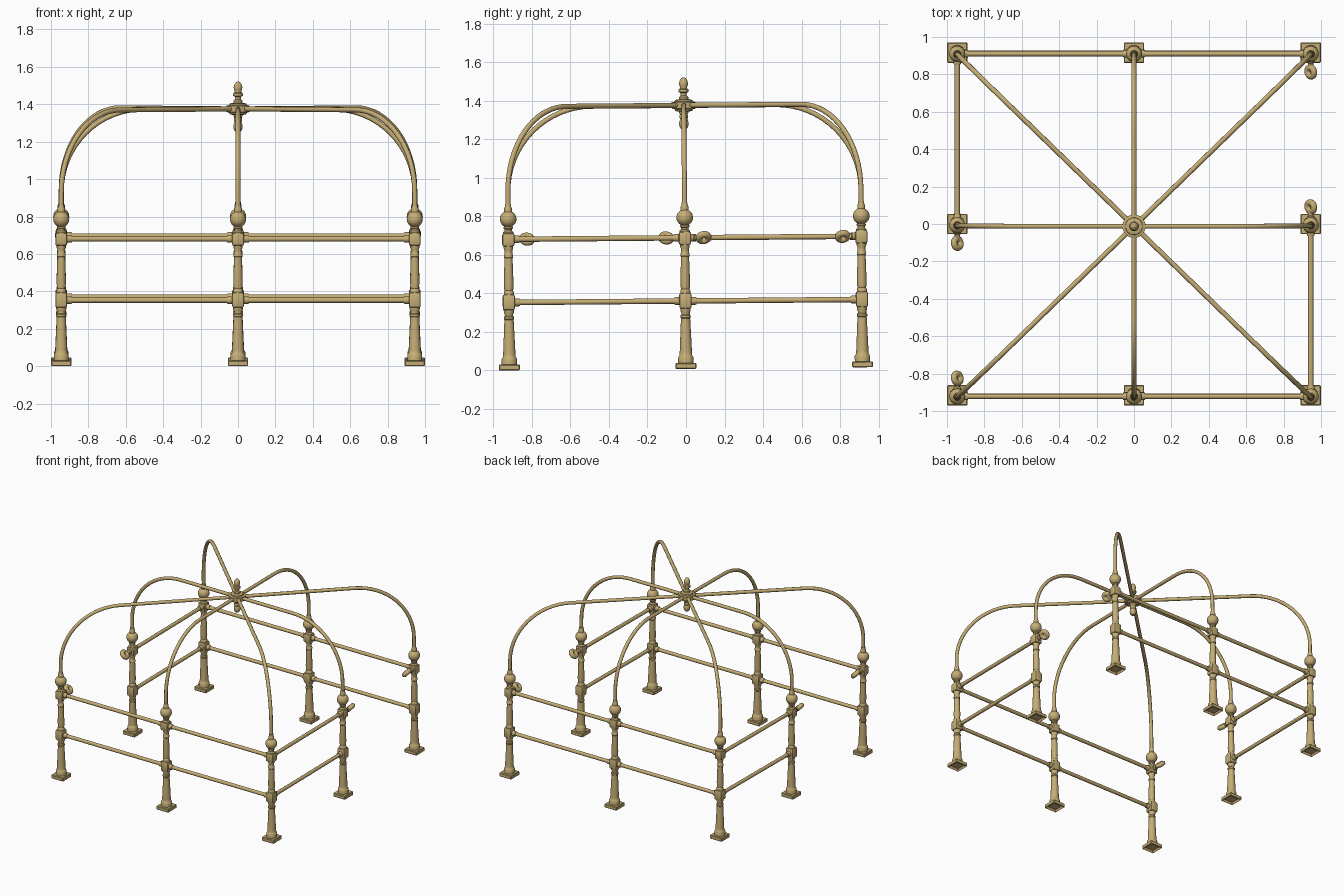
import bpy, bmesh, math
from mathutils import Matrix, Vector

if "Cube" in bpy.data.objects:
    bpy.data.objects.remove(bpy.data.objects["Cube"])

PX, PY = 0.945, 0.916          # post spacing
RAIL_Z = (0.352, 0.68)         # rail heights
HUB_Z = 1.367
# whole frame leans half a degree about x
LEAN = Matrix.Translation((0, 0, 0.0085)) @ Matrix.Rotation(math.radians(0.5), 4, 'X')

brass = bpy.data.materials.new("aged_brass")
brass.diffuse_color = (0.56, 0.42, 0.18, 1)
brass.use_nodes = True
brass.node_tree.nodes["Principled BSDF"].inputs["Base Color"].default_value = brass.diffuse_color


def finish(name, bm, matrix=Matrix()):
    me = bpy.data.meshes.new(name)
    bmesh.ops.recalc_face_normals(bm, faces=bm.faces[:])
    bm.to_mesh(me)
    bm.free()
    me.materials.append(brass)
    me.shade_smooth()
    me.set_sharp_from_angle(angle=math.radians(35))
    ob = bpy.data.objects.new(name, me)
    bpy.context.collection.objects.link(ob)
    ob.matrix_basis = LEAN @ matrix
    return ob


def lathe(bm, profile, m=Matrix(), n=24):
    """Closed turned solid from (radius, height) points."""
    rings = [[bm.verts.new(m @ Vector((r * math.cos(2 * math.pi * i / n),
                                       r * math.sin(2 * math.pi * i / n), z)))
              for i in range(n)] for r, z in profile]
    for a, b in zip(rings, rings[1:]):
        for i in range(n):
            bm.faces.new((a[i], a[(i + 1) % n], b[(i + 1) % n], b[i]))
    bm.faces.new(rings[0][::-1])
    bm.faces.new(rings[-1])


def box(bm, z0, z1, half, bevel, segments=1):
    """Square block with chamfered edges."""
    m = Matrix.Translation((0, 0, (z0 + z1) / 2)) @ Matrix.Diagonal((2 * half, 2 * half, z1 - z0, 1))
    vs = bmesh.ops.create_cube(bm, size=1, matrix=m)['verts']
    es = list({e for v in vs for e in v.link_edges})
    bmesh.ops.bevel(bm, geom=es, offset=bevel, segments=segments, profile=0.5, affect='EDGES')


def along(a, b):
    """Matrix placing z along the line from a to b."""
    a, b = Vector(a), Vector(b)
    return Matrix.Translation(a) @ (b - a).to_track_quat('Z', 'Y').to_matrix().to_4x4()


def ball(r, z, a0, a1, n=12):
    return [(r * math.cos(math.radians(a0 + (a1 - a0) * i / n)),
             z + r * math.sin(math.radians(a0 + (a1 - a0) * i / n))) for i in range(n + 1)]


# post profiles: turned foot, upper shaft, ball knob with rib socket
FOOT = [(.040, .028), (.040, .058), (.036, .066), (.033, .07), (.032, .085),
        (.024, .262), (.027, .266), (.027, .276), (.022, .282), (.022, .292),
        (.027, .302), (.027, .32)]
SHAFT = [(.026, .385), (.026, .406), (.022, .414), (.024, .424), (.024, .434), (.025, .45),
         (.021, .582), (.024, .586), (.024, .598), (.02, .604), (.02, .622), (.025, .634), (.025, .65)]
KNOB = ([(.028, .70), (.028, .715), (.02, .723), (.02, .732), (.024, .736), (.024, .744)]
        + ball(.043, .785, -62, 62) + [(.02, .828), (.02, .842), (.016, .85), (.016, .862)])

posts = [(x, y) for x in (-PX, 0, PX) for y in (-PY, 0, PY) if x or y]
for x, y in posts:
    place = Matrix.Translation((x, y, 0))
    # foot plate, hollowed underneath
    bm = bmesh.new()
    box(bm, 0, .03, .054, .004)
    bottom = min(bm.faces, key=lambda f: f.calc_center_median().z)
    bmesh.ops.inset_region(bm, faces=[bottom], thickness=.014)
    bmesh.ops.translate(bm, verts=bottom.verts[:], vec=(0, 0, .016))
    finish("foot_plate", bm, place)

    bm = bmesh.new()
    for profile in (FOOT, SHAFT, KNOB):
        lathe(bm, profile)
    finish("turned_post", bm, place)

    bm = bmesh.new()
    box(bm, .312, .394, .032, .011, 2)
    box(bm, .643, .712, .032, .011, 2)
    finish("joint_blocks", bm, place)

# horizontal rails with end collars; two bays stay open
spans = [((x0, y), (x0 + PX, y)) for y in (-PY, PY) for x0 in (-PX, 0)]
spans += [((-PX, 0), (-PX, PY)), ((PX, -PY), (PX, 0))]
for a, b in spans:
    for z in RAIL_Z:
        pa, pb = Vector((*a, z)), Vector((*b, z))
        L = (pb - pa).length
        bm = bmesh.new()
        lathe(bm, [(.014, .02), (.014, L - .02)], along(pa, pb), 16)
        for p, q in ((pa, pb), (pb, pa)):
            lathe(bm, [(.02, .02), (.02, .052), (.018, .058)], along(p, q), 16)
        finish("rail", bm)

# arched ribs from each post to the hub
R = 0.44
for x, y in posts:
    d = Vector((x, y, 0))
    L = d.length
    d.normalize()
    path = [(L, .84)]
    path += [(L - R + R * math.cos(t), HUB_Z - R + R * math.sin(t))
             for t in (math.pi / 2 * i / 16 for i in range(17))]
    path.append((0, HUB_Z))
    cu = bpy.data.curves.new("arched_rib", 'CURVE')
    cu.dimensions = '3D'
    cu.bevel_depth = .0135
    cu.bevel_resolution = 3
    cu.use_fill_caps = True
    sp = cu.splines.new('POLY')
    sp.points.add(len(path) - 1)
    for pt, (s, z) in zip(sp.points, path):
        pt.co = (*(d * s).xy, z, 1)
    sp.use_smooth = True
    cu.materials.append(brass)
    ob = bpy.data.objects.new("arched_rib", cu)
    bpy.context.collection.objects.link(ob)
    ob.matrix_basis = LEAN

# central hub disc, with bud finial above and pendant below
bm = bmesh.new()
lathe(bm, [(.03, -.032), (.045, -.028), (.047, -.02), (.062, -.017), (.062, .017),
           (.047, .02), (.045, .028), (.03, .032)], Matrix.Translation((0, 0, HUB_Z)), 32)
finish("hub", bm)

bm = bmesh.new()
lathe(bm, [(.024, 1.39), (.024, 1.41), (.016, 1.418), (.016, 1.432), (.026, 1.437), (.026, 1.45),
           (.018, 1.455), (.018, 1.462), (.022, 1.472), (.023, 1.482), (.019, 1.498), (.011, 1.509), (.002, 1.513)])
finish("finial", bm)

bm = bmesh.new()
lathe(bm, [(.003, 1.242), (.014, 1.245), (.022, 1.256), (.025, 1.272), (.022, 1.287), (.018, 1.296),
           (.022, 1.302), (.022, 1.314), (.02, 1.32), (.025, 1.332), (.025, 1.347)])
finish("pendant", bm)

# tilted eye rings facing the open bays
for x, y, s in ((-PX, -PY, 1), (-PX, 0, -1), (PX, 0, 1), (PX, PY, -1)):
    bm = bmesh.new()
    side = 1 if x < 0 else -1
    origin = Vector((x, y, RAIL_Z[1]))
    lathe(bm, [(.02, .02), (.02, .045), (.014, .052), (.014, .072)],
          along(origin, origin + Vector((0, s, 0))), 16)
    eye = along(origin + Vector((0, s * .097, 0)), origin + Vector((side, s * .097 + side * .2, 1)))
    n, k, r0, r1 = 24, 12, .024, .0175
    ring = [[bm.verts.new(eye @ Vector(((r0 + r1 * math.cos(v)) * math.cos(u),
                                        (r0 + r1 * math.cos(v)) * math.sin(u), r1 * math.sin(v))))
             for v in (2 * math.pi * j / k for j in range(k))]
            for u in (2 * math.pi * i / n for i in range(n))]
    for i in range(n):
        for j in range(k):
            bm.faces.new((ring[i][j], ring[(i + 1) % n][j],
                          ring[(i + 1) % n][(j + 1) % k], ring[i][(j + 1) % k]))
    finish("chain_eye", bm)
